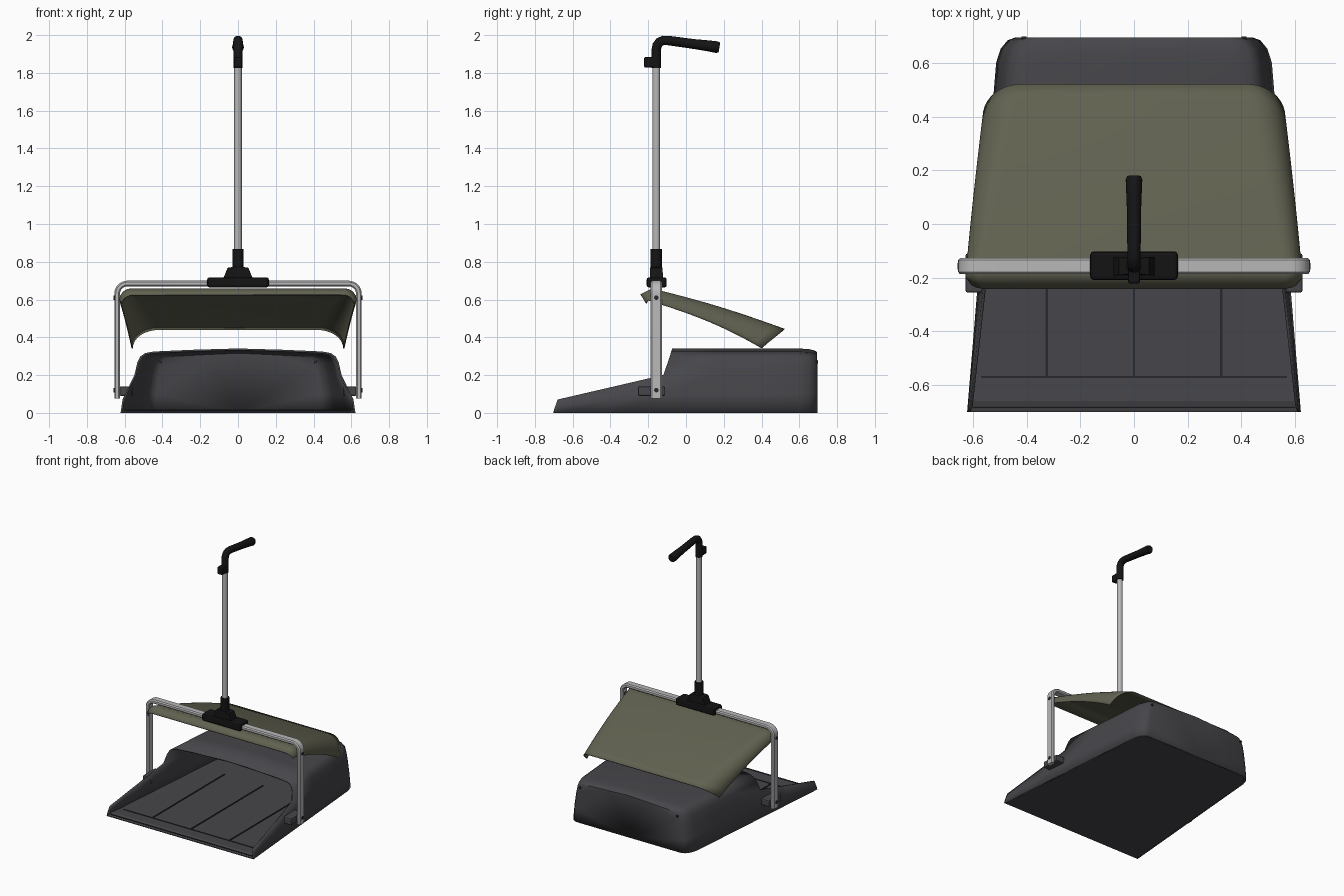
import bpy, bmesh, math
from mathutils import Vector

if "Cube" in bpy.data.objects:
    bpy.data.objects.remove(bpy.data.objects["Cube"])


def mat(name, r, g, b):
    m = bpy.data.materials.new(name)
    m.diffuse_color = (r, g, b, 1)
    m.use_nodes = True
    m.node_tree.nodes["Principled BSDF"].inputs["Base Color"].default_value = m.diffuse_color
    return m


GREY = mat("charcoal plastic", .062, .062, .070)
GROOVE = mat("groove dark grey", .022, .022, .026)
OLIVE = mat("olive plastic", .122, .122, .083)
METAL = mat("light metal", .48, .48, .48)
BLACK = mat("black rubber", .007, .007, .007)


def make(name, verts, faces, m, angle=35):
    me = bpy.data.meshes.new(name)
    me.from_pydata([tuple(v) for v in verts], [], faces)
    bm = bmesh.new()
    bm.from_mesh(me)
    bmesh.ops.recalc_face_normals(bm, faces=bm.faces)
    bm.to_mesh(me)
    bm.free()
    me.materials.append(m)
    ob = bpy.data.objects.new(name, me)
    bpy.context.collection.objects.link(ob)
    bpy.ops.object.select_all(action='DESELECT')
    ob.select_set(True)
    bpy.context.view_layer.objects.active = ob
    if angle:
        bpy.ops.object.shade_smooth_by_angle(angle=math.radians(angle))
    return ob


def modify(ob, kind, **kw):
    md = ob.modifiers.new(kind.lower(), kind)
    for k, v in kw.items():
        setattr(md, k, v)


def loft(name, rings, m, angle=35):
    n = len(rings[0])
    faces = [(k * n + i, k * n + (i + 1) % n, (k + 1) * n + (i + 1) % n, (k + 1) * n + i)
             for k in range(len(rings) - 1) for i in range(n)]
    faces += [tuple(range(n)), tuple(range((len(rings) - 1) * n, len(rings) * n))]
    return make(name, [v for r in rings for v in r], faces, m, angle)


def box(name, x0, x1, y0, y1, z0, z1, m, bevel=0):
    rings = [[(x0, y0, z), (x1, y0, z), (x1, y1, z), (x0, y1, z)] for z in (z0, z1)]
    ob = loft(name, rings, m, 0)
    if bevel:
        modify(ob, 'BEVEL', width=bevel, segments=2)
    return ob


def tube(name, stations, m, sides=20):
    # round tube through (centre, radius) stations lying in one plane of constant x
    rings = []
    for i, (c, r) in enumerate(stations):
        a = Vector(stations[max(i - 1, 0)][0])
        b = Vector(stations[min(i + 1, len(stations) - 1)][0])
        t = (b - a).normalized()
        u = Vector((1, 0, 0)) if abs(t.x) < .9 else Vector((0, 1, 0))
        v = t.cross(u)
        rings.append([Vector(c) + r * (math.cos(q) * u + math.sin(q) * v)
                      for q in (2 * math.pi * j / sides for j in range(sides))])
    return loft(name, rings, m, 40)


def half_width(y):
    return .565 - .083 * (y + .08)


# pan shell: half profile (inset, height) lofted front to back, then mirrored
PROFILE = [(0, 0), (.010, .10), (.025, .20), (.038, .265), (.052, .295),
           (.075, .312), (.12, .320), (.32, .329), (None, .336)]
rows = []
for y, s in ((-.70, .06), (-.68, .35), (-.40, .674)):      # low side walls
    rows.append([(half_width(y) - i * s, y, z * s) for i, z in PROFILE[:3]])
for y, ins in ((None, 0), (.15, 0), (.40, 0), (.60, 0), (.65, .012), (.68, .034), (.69, .06)):
    row = []
    for i, z in PROFILE:                                   # hood with rounded back
        yy = -.12 + max(0, z - .2) * .35 if y is None else y
        w = half_width(yy)
        x = 0 if i is None else (w - i) * (w - ins) / w
        row.append((x, yy, z - ins * .3 * (z > .2)))
    rows.append(row)
verts, faces, start = [], [], []
for r in rows:
    start.append(len(verts))
    verts += r
for k in range(len(rows) - 1):
    for j in range(min(len(rows[k]), len(rows[k + 1])) - 1):
        a, b = start[k] + j, start[k + 1] + j
        faces.append((a, a + 1, b + 1, b))
verts.append((0, .69, 0))                                  # back wall
faces.append(tuple(range(start[-1], len(verts))))
shell = make("pan_shell", verts, faces, GREY, 40)
modify(shell, 'MIRROR', use_clip=True)
modify(shell, 'SOLIDIFY', thickness=.010, offset=0)

# floor plate with a thin front lip
rings = []
for y, z in ((-.70, .006), (-.66, .018), (-.57, .014), (.60, .014), (.685, .014)):
    w = half_width(y) - (.05 if y > .65 else 0)
    rings.append([(-w, y, 0), (w, y, 0), (w, y, z), (-w, y, z)])
loft("pan_floor", rings, GREY, 0)
for x in (-.325, 0, .325):
    box("floor_rib", x - .004, x + .004, -.57, .30, .013, .019, GROOVE)
box("lip_groove", -.57, .57, -.573, -.566, .013, .018, GROOVE)
box("front_edge_groove", -.60, .60, -.685, -.679, .010, .016, GROOVE)

# lid: flat top with rounded drooping sides, open at front and back
N, M = 12, 10
verts, faces = [], []
for k in range(-1, N + 1):
    f = max(k, 0) / N
    w, r, d = .625 - .065 * f, .06 + .08 * f, .060 + .040 * f
    y0, z0 = -.18 + .70 * f, .655 - .213 * f + .012 * math.sin(math.pi * f)
    back = .02 + .10 * f * f
    if k < 0:                                              # bent front lip
        w, y0, z0, d, back = .612, -.24, .625, .045, -.03
    half = []
    for j in range(M + 1):
        q = math.pi / 2 * j / M
        half.append((w - r + r * math.sin(q), y0 - back * (1 - math.cos(q)),
                     z0 - d * (1 - math.cos(q))))
    verts += [(-x, y, z) for x, y, z in reversed(half)] + half
n = 2 * M + 2
for k in range(N + 1):
    for j in range(n - 1):
        a = k * n + j
        faces.append((a, a + 1, a + n + 1, a + n))
lid = make("lid", verts, faces, OLIVE, 50)
modify(lid, 'SOLIDIFY', thickness=.007, offset=0)

# bent flat-tube frame
YF, R = -.157, .055
path = [(-.640, .075, math.pi / 2)]
for sx, a0 in ((-1, 180), (1, 90)):
    for j in range(9):
        q = math.radians(a0 - 90 * j / 8)
        path.append((sx * (.640 - R) + R * math.cos(q), .685 - R + R * math.sin(q),
                     q - math.pi / 2))
path.append((.640, .075, -math.pi / 2))
rings = []
for x, z, t in path:
    nx, nz = -math.sin(t) * .015, math.cos(t) * .015
    rings.append([(x + s * nx, YF + d, z + s * nz)
                  for s, d in ((-1, -.022), (-.5, -.030), (.5, -.030), (1, -.022),
                               (1, .022), (.5, .030), (-.5, .030), (-1, .022))])
loft("frame", rings, METAL, 35)

# pivots, side brackets and rear screws
for s in (-1, 1):
    box("side_bracket", *sorted((s * .555, s * .628)), -.255, -.11, .09, .14, GREY, .008)
    for z in (.12, .61):
        tube("pivot_pin", [((s * .60, YF, z), .012), ((s * .658, YF, z), .012)], GROOVE, 12)
    tube("rear_screw", [((s * .41, .675, .27), .009), ((s * .41, .699, .27), .009)], GROOVE, 10)

# clamp and socket joining frame and pole
box("clamp", -.163, .163, -.208, -.102, .664, .718, BLACK, .012)
loft("clamp_neck", [[(-w, YF - d, z), (w, YF - d, z), (w, YF + d, z), (-w, YF + d, z)]
                    for w, d, z in ((.078, .035, .712), (.055, .033, .768), (.030, .03, .772))],
     BLACK, 0)
tube("pole_socket", [((0, YF, .71), .030), ((0, YF, .868), .030)], BLACK)
tube("pole", [((0, YF, .80), .020), ((0, YF, 1.86), .020)], METAL)

# bent hand grip with clip
tube("hand_grip", [((0, YF, 1.825), .025), ((0, YF, 1.925), .025), ((0, -.153, 1.945), .025),
                   ((0, -.141, 1.963), .025), ((0, -.120, 1.972), .025), ((0, -.09, 1.971), .025),
                   ((0, .04, 1.953), .026), ((0, .12, 1.943), .029),
                   ((0, .165, 1.936), .031), ((0, .177, 1.934), .026)], BLACK)
box("grip_clip", -.022, .022, -.222, -.150, 1.828, 1.884, BLACK, .008)
